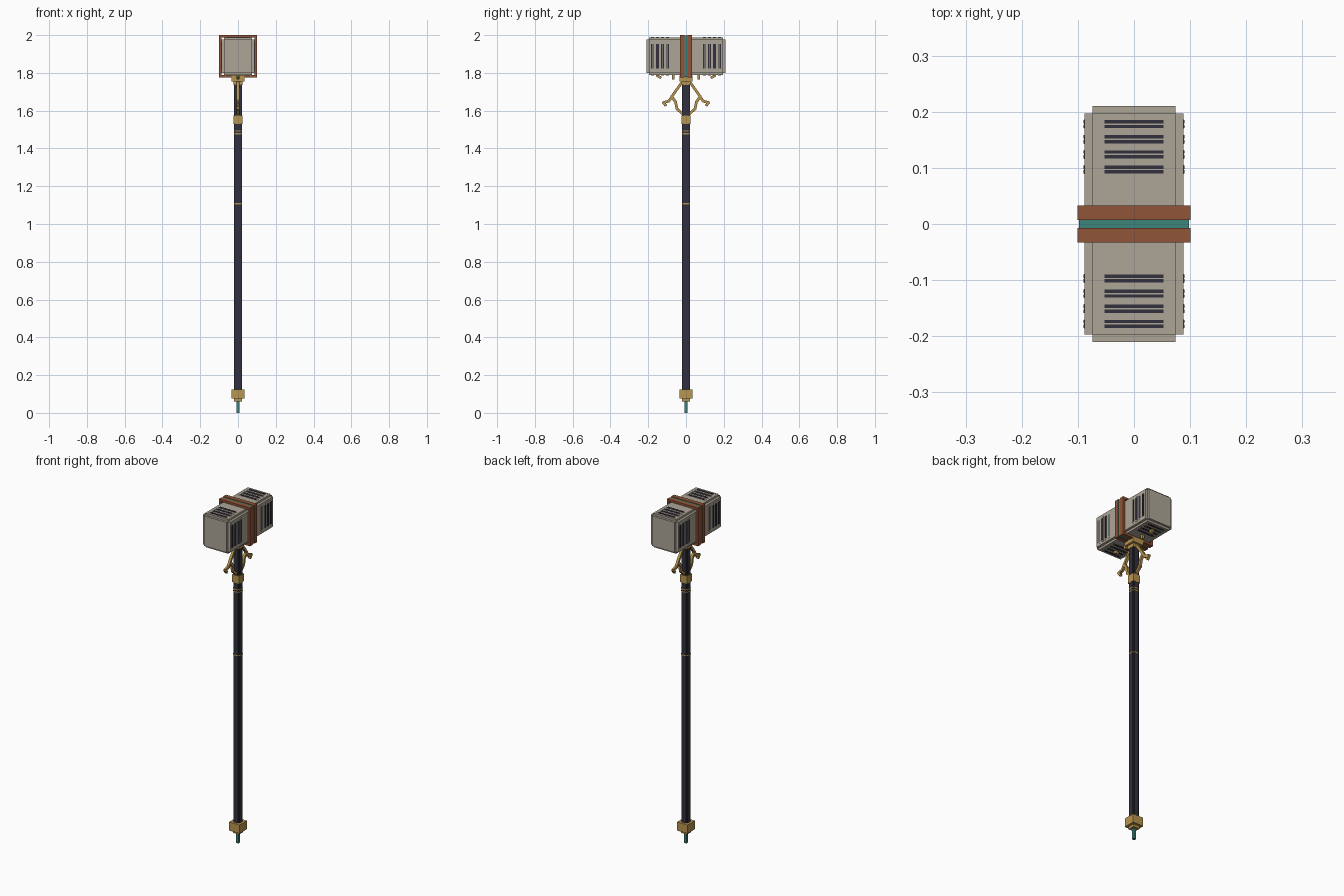
import bpy, bmesh
from mathutils import Vector, Matrix

if "Cube" in bpy.data.objects:
    bpy.data.objects.remove(bpy.data.objects["Cube"])


def material(name, rgb):
    m = bpy.data.materials.new(name)
    m.use_nodes = True
    m.diffuse_color = (*rgb, 1)
    m.node_tree.nodes["Principled BSDF"].inputs["Base Color"].default_value = (*rgb, 1)
    return m


STONE = material("stone grey", (0.42, 0.38, 0.31))
COPPER = material("copper", (0.28, 0.09, 0.04))
TEAL = material("teal", (0.045, 0.24, 0.2))
DARK = material("dark iron", (0.032, 0.03, 0.045))
GOLD = material("gold", (0.48, 0.3, 0.08))


def boxes(name, mat, items):
    """One object from (centre, half size[, rotation]) blocks."""
    bm = bmesh.new()
    for centre, half, *rot in items:
        size = Matrix.Diagonal((*(2 * h for h in half), 1))
        turn = rot[0] if rot else Matrix.Identity(4)
        bmesh.ops.create_cube(bm, size=1, matrix=Matrix.Translation(centre) @ turn @ size)
    me = bpy.data.meshes.new(name)
    bm.to_mesh(me)
    bm.free()
    me.materials.append(mat)
    ob = bpy.data.objects.new(name, me)
    bpy.context.collection.objects.link(ob)
    return ob


def span(z0, z1, r, ry=None):
    """Upright block on the axis."""
    return ((0, 0, (z0 + z1) / 2), (r, ry or r, (z1 - z0) / 2))


HZ = 1.888  # height of the head's centre

# Head: three crossing blocks give stepped edges
boxes("hammer_head", STONE, [
    ((0, 0, HZ), (0.088, 0.197, 0.088)),
    ((0, 0, HZ), (0.074, 0.21, 0.088)),
    ((0, 0, HZ), (0.074, 0.197, 0.1))])

# Vents: rimmed plates with a pair of dark slits, on all four sides
rims, slits = [], []
for s in (-1, 1):
    for k in range(4):
        for side in (-1, 1):
            y = s * (0.097 + 0.027 * k)
            top, flank = HZ + side * 0.1, side * 0.088
            rims.append(((0, y, top), (0.062, 0.008, 0.001)))
            rims.append(((flank, y, HZ), (0.001, 0.008, 0.075)))
            for d in (-0.0042, 0.0042):
                slits.append(((0, y + d, top), (0.053, 0.003, 0.002)))
                slits.append(((flank, y + d, HZ), (0.002, 0.003, 0.066)))
boxes("vent_rims", STONE, rims)
boxes("vent_slits", DARK, slits)


# Strap: two copper rails around the head with a teal inlay between
def ring(y, half_y, x, z):
    parts = []
    for s in (-1, 1):
        parts.append(((s * (x + 0.088) / 2, y, HZ), ((x - 0.088) / 2, half_y, z)))
        parts.append(((0, y, HZ + s * (z + 0.1) / 2), (0.088, half_y, (z - 0.1) / 2)))
    return parts


boxes("strap_rails", COPPER, ring(-0.02, 0.013, 0.101, 0.112) + ring(0.02, 0.013, 0.101, 0.112))
boxes("strap_inlay", TEAL, ring(0, 0.007, 0.098, 0.109))

# Shaft with notched corners
boxes("shaft", DARK, [span(0.1, 1.79, 0.021, 0.014), span(0.1, 1.79, 0.014, 0.021)])

# Collars and thin bands
boxes("head_collar", GOLD, [span(1.755, 1.785, 0.035), span(1.735, 1.757, 0.023)])
boxes("shaft_collar", GOLD, [span(1.53, 1.575, 0.0225)])
bands = []
for z in (1.478, 1.493, 1.107):
    bands += [span(z - 0.003, z + 0.003, 0.022, 0.015), span(z - 0.003, z + 0.003, 0.015, 0.022)]
boxes("shaft_bands", GOLD, bands)

# Pommel and tip
boxes("pommel", GOLD, [span(0.075, 0.125, 0.034), span(0.06, 0.076, 0.02)])
boxes("tip", TEAL, [span(0, 0.062, 0.008)])

# Branch ornaments either side of the shaft
PATHS = [
    [(0.025, 1.745), (0.05, 1.71), (0.075, 1.675), (0.055, 1.645), (0.048, 1.61), (0.015, 1.58)],
    [(0.075, 1.672), (0.092, 1.65), (0.12, 1.643), (0.108, 1.628)],
    [(0.135, 1.775), (0.152, 1.785)],
    [(0.068, 1.77), (0.068, 1.79)],
]
branch = []
for s in (-1, 1):
    for path in PATHS:
        for a, b in zip(path, path[1:]):
            p, q = Vector((0, s * a[0], a[1])), Vector((0, s * b[0], b[1]))
            turn = (q - p).to_track_quat('Z', 'X').to_matrix().to_4x4()
            branch.append(((p + q) / 2, (0.007, 0.007, (q - p).length / 2 + 0.004), turn))
boxes("branch_ornaments", GOLD, branch)
